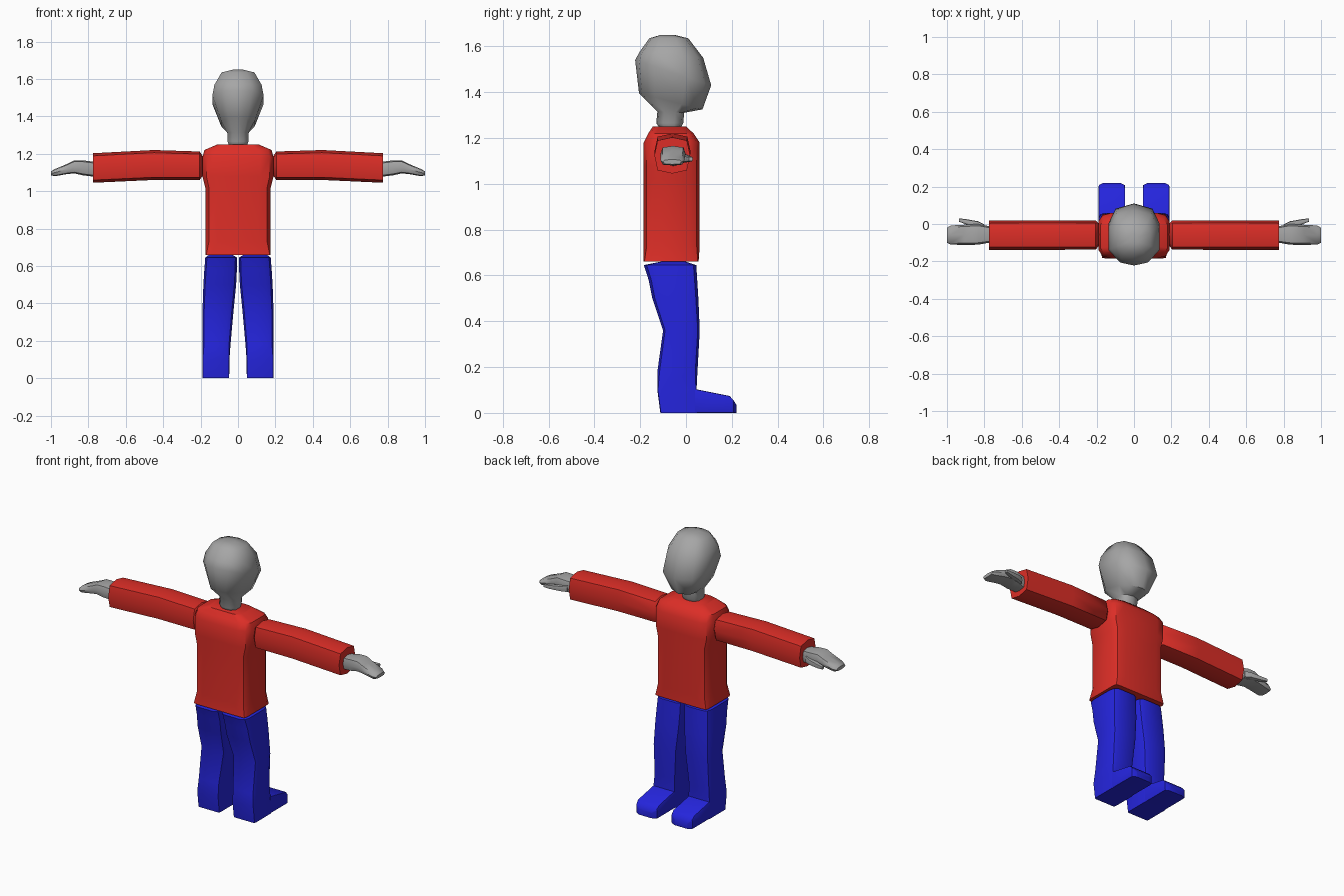
import bpy, bmesh, math

if "Cube" in bpy.data.objects:
    bpy.data.objects.remove(bpy.data.objects["Cube"])


def material(name, rgb):
    m = bpy.data.materials.new(name)
    m.diffuse_color = (*rgb, 1)
    m.use_nodes = True
    m.node_tree.nodes["Principled BSDF"].inputs["Base Color"].default_value = m.diffuse_color
    return m


RED = material("red cloth", (0.72, 0.027, 0.02))
BLUE = material("blue cloth", (0.018, 0.018, 0.72))
GREY = material("grey skin", (0.38, 0.38, 0.38))


def rounded(c, m):
    """Twelve-sided rounded square; c = straight half length, m = corner point."""
    quarter = [(1, c), (m, m), (c, 1)]
    pts = []
    for k in range(4):
        for a, b in quarter:
            for _ in range(k):
                a, b = -b, a
            pts.append((a, b))
    return pts


SOFT = rounded(0.62, 0.89)
BOXY = rounded(0.82, 0.97)
OCT = [(1, 0), (.82, .82), (0, 1), (-.82, .82), (-1, 0), (-.82, -.82), (0, -1), (.82, -.82)]
HALF = [(0, 1), (.72, .83), (1, .35), (1, -.5), (.55, -.9), (0, -1)]
SKULL = HALF + [(-x, y) for x, y in HALF[-2:0:-1]]


def ring(axis, pos, u0, u1, v0, v1, profile, tilt=0):
    """Cross-section in the plane across an axis, spanning u0..u1 and v0..v1."""
    out = []
    for a, b in profile:
        u = (u0 + u1) / 2 + a * (u1 - u0) / 2
        v = (v0 + v1) / 2 + b * (v1 - v0) / 2
        p = pos + tilt * b
        out.append({"x": (p, u, v), "y": (u, p, v), "z": (u, v, p)}[axis])
    return out


def loft(name, mat, rings, mirror=False, angle=40):
    bm = bmesh.new()
    loops = [[bm.verts.new(p) for p in r] for r in rings]
    n = len(loops[0])
    for lo, hi in zip(loops, loops[1:]):
        for i in range(n):
            j = (i + 1) % n
            bm.faces.new((lo[i], lo[j], hi[j], hi[i]))
    bm.faces.new(loops[0])
    bm.faces.new(loops[-1])
    bmesh.ops.recalc_face_normals(bm, faces=bm.faces[:])
    me = bpy.data.meshes.new(name)
    bm.to_mesh(me)
    bm.free()
    for p in me.polygons:
        p.use_smooth = True
    me.set_sharp_from_angle(angle=math.radians(angle))
    me.materials.append(mat)
    ob = bpy.data.objects.new(name, me)
    bpy.context.collection.objects.link(ob)
    if mirror:
        ob.modifiers.new("mirror", "MIRROR").use_mirror_merge = False
    return ob


# Torso: rounded box with wider shoulders and sloped top
loft("torso", RED, [ring("z", z, -w, w, y0, y1, prof) for z, w, y0, y1, prof in [
    (.66, .175, -.185, .055, BOXY),
    (.73, .175, -.185, .06, SOFT),
    (1.02, .175, -.185, .06, SOFT),
    (1.08, .19, -.185, .06, SOFT),
    (1.18, .19, -.185, .06, SOFT),
    (1.22, .18, -.165, .033, SOFT),
    (1.25, .11, -.145, .0, SOFT)]])

# Head and neck: tilted rings, wide skull, ridge at the face
loft("head", GREY, [ring("z", (zb + zf) / 2, -w, w, yb, yf, SKULL, (zf - zb) / 2)
                    for yb, zb, yf, zf, w in [
    (-.12, 1.25, -.02, 1.25, .05),
    (-.13, 1.265, -.012, 1.265, .056),
    (-.125, 1.315, -.008, 1.31, .057),
    (-.205, 1.395, .072, 1.325, .09),
    (-.222, 1.54, .11, 1.43, .137),
    (-.203, 1.575, .075, 1.55, .126),
    (-.16, 1.635, .01, 1.635, .088),
    (-.11, 1.65, -.05, 1.65, .025)]], angle=50)

# Sleeves
loft("sleeve", RED, [ring("x", x, y0, y1, z0, z1, OCT) for x, y0, y1, z0, z1 in [
    (.187, -.115, .0, 1.085, 1.185),
    (.205, -.137, .018, 1.06, 1.212),
    (.45, -.138, .02, 1.06, 1.22),
    (.775, -.138, .018, 1.045, 1.203)]], True, 50)

# Hands with thumbs
loft("hand", GREY, [ring("x", x, y0, y1, z0, z1, OCT) for x, y0, y1, z0, z1 in [
    (.774, -.10, -.012, 1.078, 1.158),
    (.83, -.11, .0, 1.085, 1.165),
    (.875, -.112, -.002, 1.095, 1.165),
    (.91, -.112, -.004, 1.092, 1.147),
    (.98, -.11, -.008, 1.08, 1.118),
    (1.0, -.10, -.02, 1.085, 1.106)]], True, 50)
loft("thumb", GREY, [ring("x", x, y0, y1, z0, z1, OCT) for x, y0, y1, z0, z1 in [
    (.80, -.035, -.002, 1.09, 1.135),
    (.835, -.02, .015, 1.093, 1.128),
    (.90, -.001, .026, 1.095, 1.12),
    (.935, .012, .03, 1.099, 1.117)]], True, 50)

# Trouser legs
loft("leg", BLUE, [ring("z", z, x0, x1, y0, y1, prof) for z, x0, x1, y0, y1, prof in [
    (.0, .047, .19, -.112, .05, BOXY),
    (.1, .046, .19, -.125, .046, BOXY),
    (.18, .04, .19, -.125, .05, SOFT),
    (.36, .024, .19, -.1, .06, SOFT),
    (.5, .01, .185, -.147, .054, SOFT),
    (.58, .006, .18, -.163, .049, SOFT),
    (.645, .005, .175, -.184, .045, SOFT),
    (.66, .03, .155, -.11, .0, SOFT)]], True)

# Feet: taper towards the toes
loft("foot", BLUE, [ring("y", y, x0, x1, 0, z1, BOXY) for y, x0, x1, z1 in [
    (.04, .047, .19, .104),
    (.19, .047, .19, .074),
    (.208, .049, .188, .055),
    (.22, .075, .165, .035)]], True)
